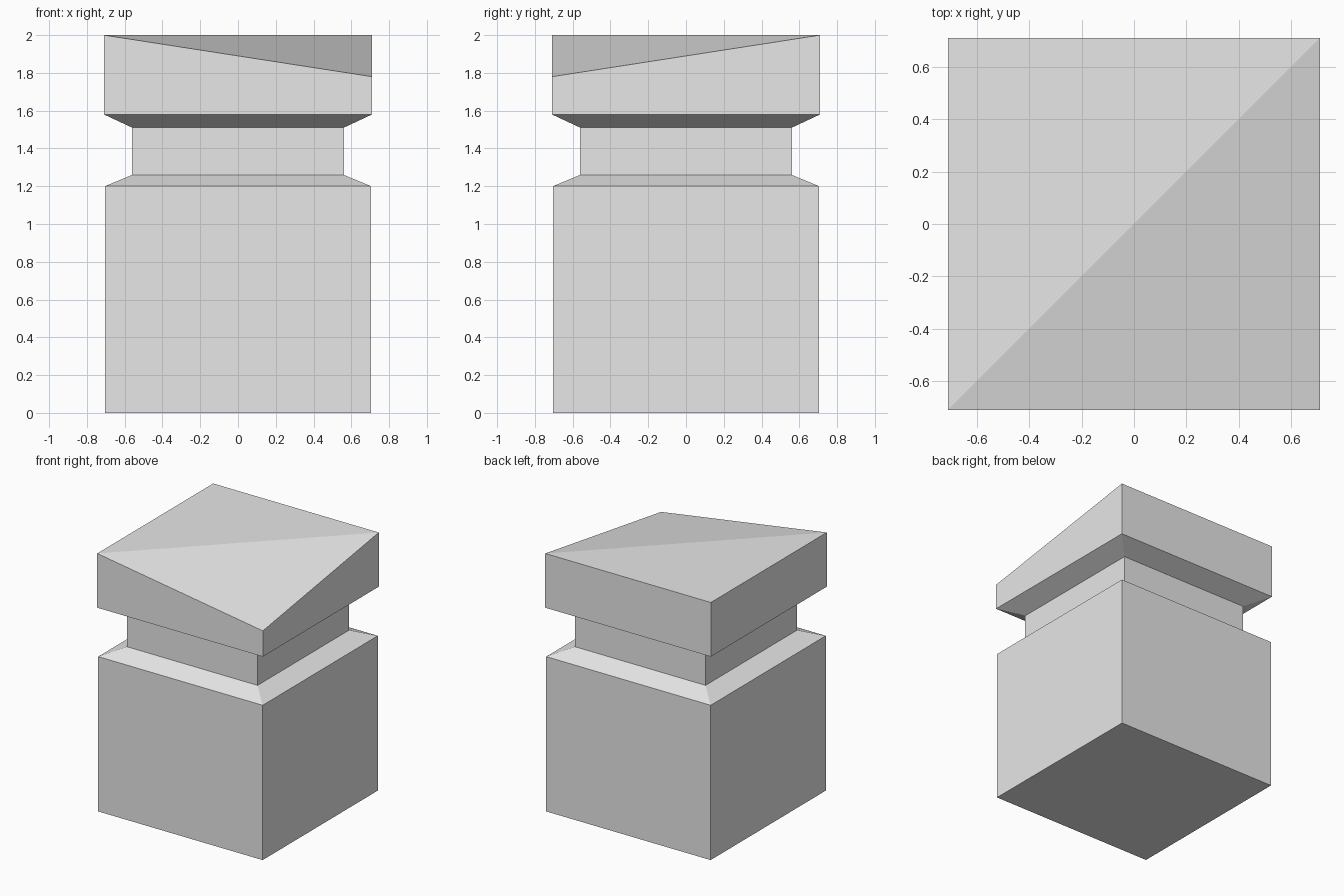
import bpy
import bmesh

cube = bpy.data.objects.get("Cube")
if cube:
    bpy.data.objects.remove(cube)

# One plain light grey for the whole post
GREY = (0.8, 0.8, 0.8, 1)
grey = bpy.data.materials.new("light_grey")
grey.use_nodes = True
grey.diffuse_color = GREY
grey.node_tree.nodes["Principled BSDF"].inputs["Base Color"].default_value = GREY

# Square cross-sections from the ground up: half width, height
BODY_HALF, CAP_HALF, NECK_HALF = 0.705, 0.71, 0.56
TOP, LOW_CORNER = 2.0, 1.78
profile = [
    (BODY_HALF, 0), (BODY_HALF, 1.2),      # body
    (NECK_HALF, 1.26), (NECK_HALF, 1.51),  # neck between two slopes
    (CAP_HALF, 1.58), (CAP_HALF, TOP),     # cap
]
corners = [(-1, -1), (1, -1), (1, 1), (-1, 1)]

bm = bmesh.new()
rings = [[bm.verts.new((sx * h, sy * h, z)) for sx, sy in corners]
         for h, z in profile]

# Walls between neighbouring sections
for low, high in zip(rings, rings[1:]):
    for i in range(4):
        j = (i + 1) % 4
        bm.faces.new((low[i], low[j], high[j], high[i]))

# Base, and cap top folded along its diagonal with one lowered corner
bm.faces.new(rings[0][::-1])
a, b, c, d = rings[-1]
b.co.z = LOW_CORNER
bm.faces.new((a, b, c))
bm.faces.new((a, c, d))

bmesh.ops.recalc_face_normals(bm, faces=bm.faces)
mesh = bpy.data.meshes.new("bollard_post")
bm.to_mesh(mesh)
bm.free()
mesh.materials.append(grey)
post = bpy.data.objects.new("bollard_post", mesh)
bpy.context.collection.objects.link(post)
